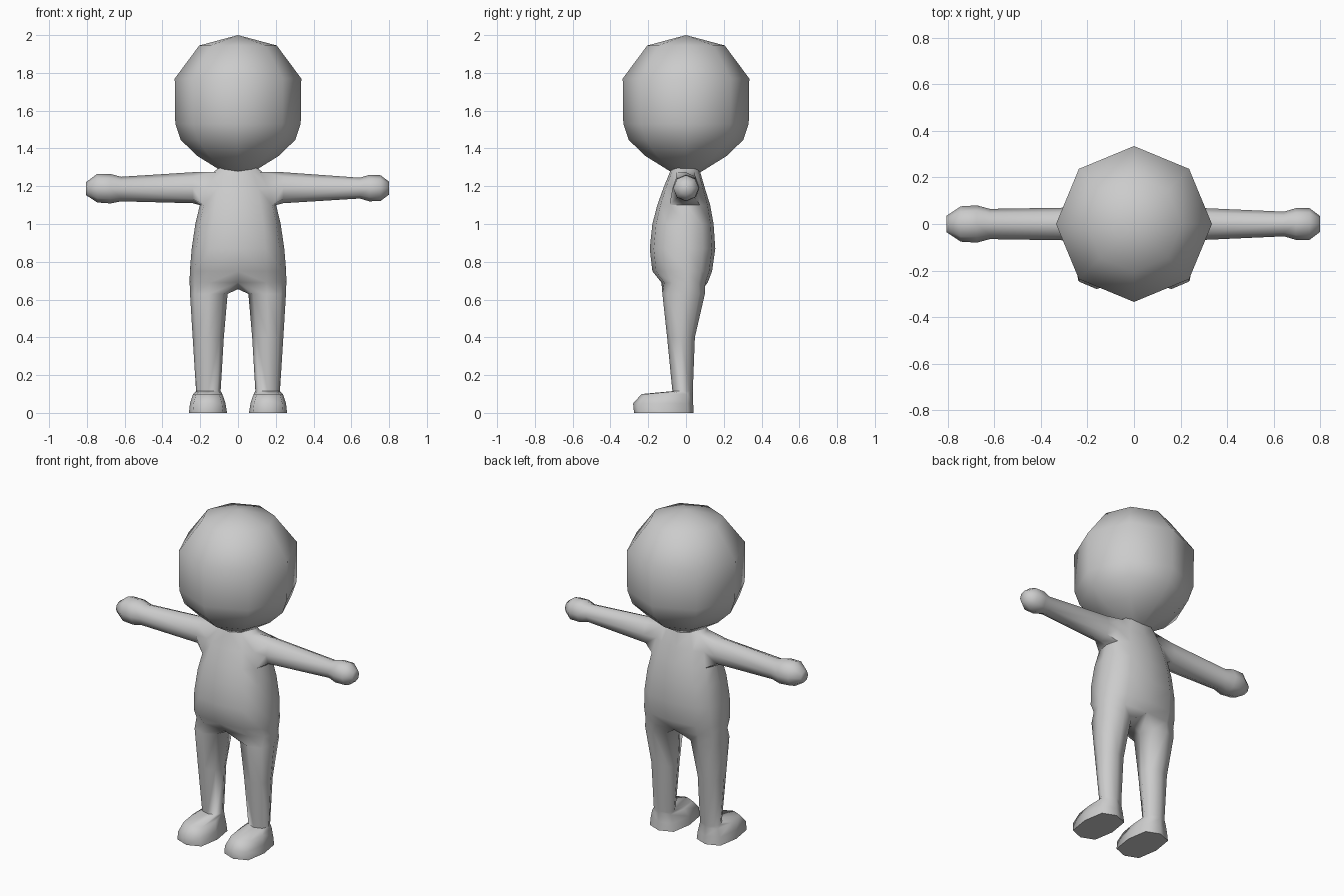
import bpy, bmesh, math

if "Cube" in bpy.data.objects:
    bpy.data.objects.remove(bpy.data.objects["Cube"])

mat = bpy.data.materials.new("light grey")
mat.diffuse_color = (0.6, 0.6, 0.6, 1)
mat.use_nodes = True
mat.node_tree.nodes["Principled BSDF"].inputs["Base Color"].default_value = mat.diffuse_color


def finish(bm, name):
    bmesh.ops.remove_doubles(bm, verts=bm.verts, dist=0.0005)
    bmesh.ops.recalc_face_normals(bm, faces=bm.faces)
    mesh = bpy.data.meshes.new(name)
    bm.to_mesh(mesh)
    bm.free()
    mesh.materials.append(mat)
    obj = bpy.data.objects.new(name, mesh)
    bpy.context.collection.objects.link(obj)
    bpy.ops.object.select_all(action='DESELECT')
    obj.select_set(True)
    bpy.context.view_layer.objects.active = obj
    bpy.ops.object.shade_smooth_by_angle(angle=math.radians(72))
    return obj


def bridge(bm, a, b):
    """Join two closed loops of equal length."""
    n = len(a)
    for i in range(n):
        j = (i + 1) % n
        bm.faces.new((a[i], a[j], b[j], b[i]))


# torso rows: z, half width, front y, back y
TORSO = [
    (1.31, 0.085, -0.075, 0.065),
    (1.275, 0.13, -0.085, 0.075),
    (1.19, 0.18, -0.12, 0.10),
    (1.10, 0.202, -0.152, 0.128),
    (1.00, 0.226, -0.178, 0.146),
    (0.87, 0.245, -0.192, 0.155),
    (0.75, 0.255, -0.178, 0.138),
    (0.69, 0.256, -0.13, 0.115),
]
# leg and foot rings: z, inner x, outer x, front y, back y, corner fullness
LEG = [
    (0.63, 0.055, 0.254, -0.125, 0.10, 0.74),
    (0.40, 0.075, 0.24, -0.10, 0.047, 0.72),
    (0.115, 0.092, 0.222, -0.072, 0.036, 0.72),
    (0.10, 0.083, 0.238, -0.235, 0.036, 0.80),
    (0.05, 0.066, 0.254, -0.28, 0.038, 0.80),
    (0.00, 0.058, 0.26, -0.275, 0.04, 0.80),
]
# arm and hand rings: x, centre z, half height, half depth
ARMS = {
    -1: [(0.24, 1.192, 0.082, 0.071), (0.62, 1.185, 0.065, 0.065),
         (0.675, 1.187, 0.078, 0.08), (0.745, 1.19, 0.076, 0.076),
         (0.805, 1.187, 0.034, 0.036)],
    1: [(0.24, 1.192, 0.082, 0.071), (0.645, 1.19, 0.055, 0.053),
        (0.695, 1.19, 0.07, 0.068), (0.755, 1.19, 0.068, 0.068),
        (0.80, 1.19, 0.034, 0.034)],
}


def build_half(bm, side):
    # torso strip running from front centre round to back centre
    rows = []
    for z, w, front, back in TORSO:
        row = []
        for i in range(7):
            t = math.radians(-90 + 30 * i)
            s, c = math.sin(t), max(0, math.cos(t))
            c = 0 if i in (0, 6) else c ** 0.75
            y = (front if s < 0 else back) * abs(s) ** 0.8
            row.append(bm.verts.new((side * w * c, y, z)))
        rows.append(row)
    for r in range(len(rows) - 1):
        for i in range(6):
            if r in (1, 2) and i in (2, 3):
                continue  # shoulder opening
            bm.faces.new((rows[r][i], rows[r][i + 1], rows[r + 1][i + 1], rows[r + 1][i]))

    # arm and hand grown from the shoulder opening
    A, B, C = rows[1:4]
    loop = [A[2], A[3], A[4], B[4], C[4], C[3], C[2], B[2]]
    bm.verts.remove(B[3])
    for x, zc, rz, ry in ARMS[side]:
        ring = []
        for i in range(8):
            t = math.radians(135 - 45 * i)
            ring.append(bm.verts.new((side * x, ry * math.cos(t), zc + rz * math.sin(t))))
        bridge(bm, loop, ring)
        loop = ring
    bm.faces.new(loop)

    # leg and foot grown from the bottom of the torso
    loop = rows[-1] + [bm.verts.new((0, -0.005, 0.655))]
    for z, x0, x1, y0, y1, full in LEG:
        ring = []
        for i in range(8):
            t = math.radians(-135 + 45 * i)
            k = full / math.sqrt(0.5) if i % 2 == 0 else 1
            ring.append(bm.verts.new((
                side * ((x0 + x1) / 2 + (x1 - x0) / 2 * k * math.cos(t)),
                (y0 + y1) / 2 + (y1 - y0) / 2 * k * math.sin(t), z)))
        bridge(bm, loop, ring)
        loop = ring
    bm.faces.new(loop)


# body with arms and legs
bm = bmesh.new()
for side in (-1, 1):
    build_half(bm, side)
finish(bm, "body")

# eight-sided round head: z, radius
HEAD = [(1.945, 0.205), (1.77, 0.335), (1.53, 0.332), (1.445, 0.303),
        (1.36, 0.215), (1.27, 0.07)]
bm = bmesh.new()
top = bm.verts.new((0, 0, 2.0))
prev = None
for z, r in HEAD:
    ring = [bm.verts.new((r * math.cos(i * math.pi / 4), r * math.sin(i * math.pi / 4), z))
            for i in range(8)]
    if prev:
        bridge(bm, prev, ring)
    else:
        for i in range(8):
            bm.faces.new((top, ring[i], ring[(i + 1) % 8]))
    prev = ring
bm.faces.new(prev)
finish(bm, "head")
